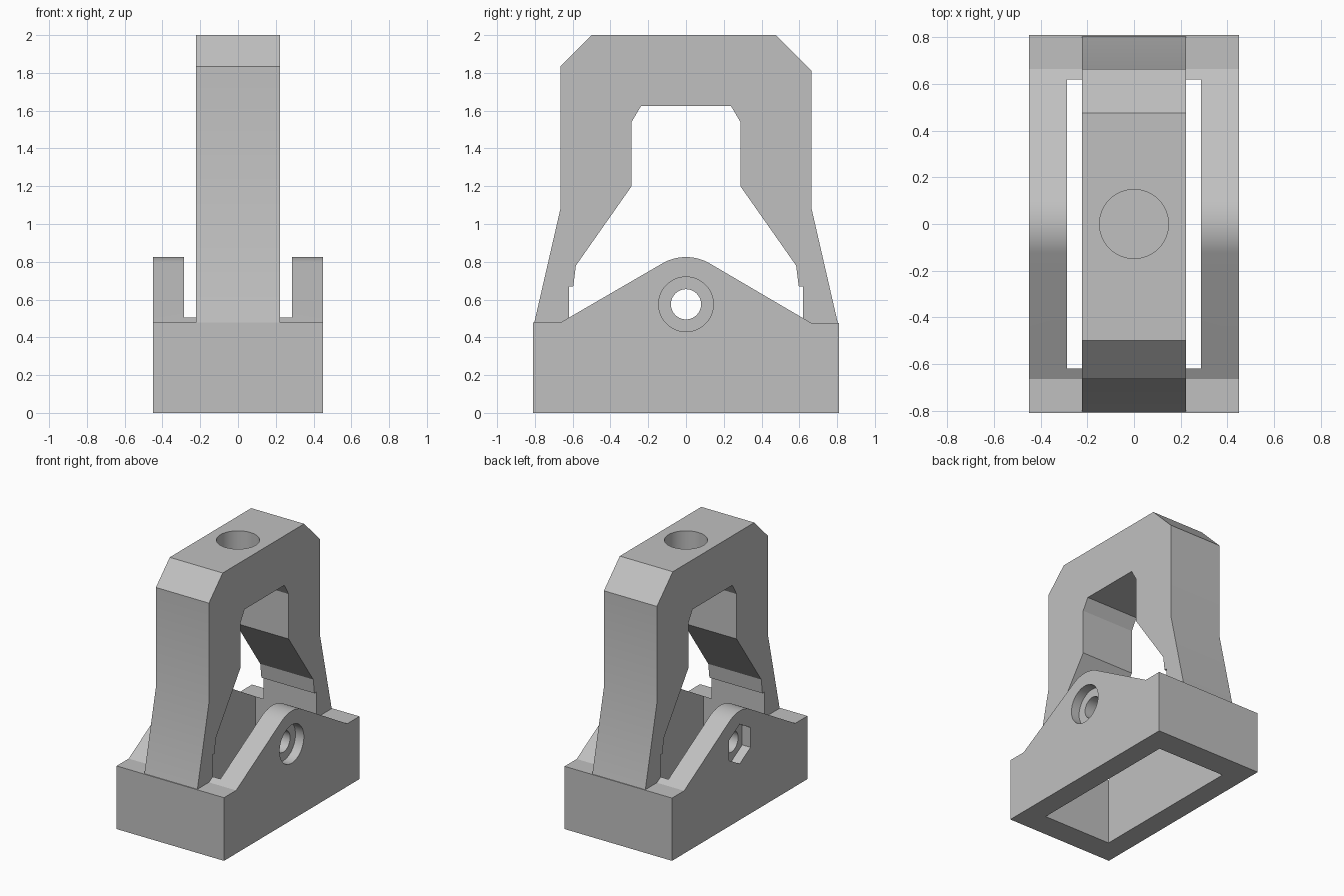
import bpy
import bmesh
from math import sin, cos, radians, tau

old = bpy.data.objects.get("Cube")
if old:
    bpy.data.objects.remove(old, do_unlink=True)

grey = bpy.data.materials.new("plain_grey")
grey.use_nodes = True
colour = (0.53, 0.53, 0.53, 1)
grey.diffuse_color = colour
grey.node_tree.nodes["Principled BSDF"].inputs["Base Color"].default_value = colour


def prism(name, points, low, high, axis="x"):
    """Extrude a closed outline along x (outline in y, z) or z (outline in x, y)."""
    bm = bmesh.new()
    place = (lambda a, b: (low, a, b)) if axis == "x" else (lambda a, b: (a, b, low))
    face = bm.faces.new([bm.verts.new(place(a, b)) for a, b in points])
    result = bmesh.ops.extrude_face_region(bm, geom=[face])
    moved = [v for v in result["geom"] if isinstance(v, bmesh.types.BMVert)]
    step = high - low
    bmesh.ops.translate(bm, verts=moved, vec=(step, 0, 0) if axis == "x" else (0, 0, step))
    bmesh.ops.recalc_face_normals(bm, faces=bm.faces)
    mesh = bpy.data.meshes.new(name)
    bm.to_mesh(mesh)
    bm.free()
    mesh.materials.append(grey)
    obj = bpy.data.objects.new(name, mesh)
    bpy.context.collection.objects.link(obj)
    return obj


def ring(radius, count, centre=(0, 0), start=0):
    return [(centre[0] + radius * cos(start + tau * i / count),
             centre[1] + radius * sin(start + tau * i / count)) for i in range(count)]


def combine(target, other, operation):
    other.hide_render = True
    mod = target.modifiers.new(operation.lower(), "BOOLEAN")
    mod.operation = operation
    mod.solver = "EXACT"
    mod.object = other
    bpy.context.view_layer.objects.active = target
    bpy.ops.object.modifier_apply(modifier=mod.name)
    bpy.data.objects.remove(other, do_unlink=True)


def mirrored(half):
    """Complete an outline from its +y half."""
    return half + [(-a, b) for a, b in reversed(half)]


# Base with rounded humps on its cheeks
pivot = 0.575
hump = [(0.25 * sin(radians(t)), pivot + 0.25 * cos(radians(t))) for t in range(30, -31, -4)]
base_outline = [(-0.81, 0), (0.81, 0), (0.81, 0.475), (0.665, 0.475)]
base_outline += hump + [(-0.665, 0.478), (-0.81, 0.478)]
body = prism("bracket_body", base_outline, -0.45, 0.45)

# Upright arch with chamfered shoulders
arch_outline = [(-0.745, 0.2), (0.745, 0.2), (0.805, 0.47), (0.665, 1.08), (0.665, 1.81),
                (0.475, 2), (-0.5, 2), (-0.665, 1.835), (-0.665, 1.08), (-0.805, 0.47)]
combine(body, prism("arch", arch_outline, -0.222, 0.222), "UNION")

# Arch window continuing down into the open base cavity
opening = mirrored([(0.62, -0.1), (0.62, 0.67), (0.597, 0.67), (0.583, 0.78),
                    (0.288, 1.2), (0.288, 1.54), (0.238, 1.625)])
combine(body, prism("opening_cutter", opening, -0.287, 0.287), "DIFFERENCE")

# Cross pin hole, round counterbore on one cheek and hexagonal nut pocket on the other
centre = (0, pivot)
combine(body, prism("pin_cutter", ring(0.08, 40, centre), -0.6, 0.6), "DIFFERENCE")
combine(body, prism("counterbore_cutter", ring(0.145, 48, centre), 0.38, 0.6), "DIFFERENCE")
combine(body, prism("nut_cutter", ring(0.15, 6, centre, radians(30)), -0.6, -0.38), "DIFFERENCE")

# Blind socket in the top
combine(body, prism("socket_cutter", ring(0.148, 48), 1.75, 2.1, "z"), "DIFFERENCE")

# Smooth curved faces, keep edges sharp
bpy.ops.object.select_all(action="DESELECT")
body.select_set(True)
bpy.context.view_layer.objects.active = body
bpy.ops.object.shade_smooth_by_angle(angle=radians(20))
